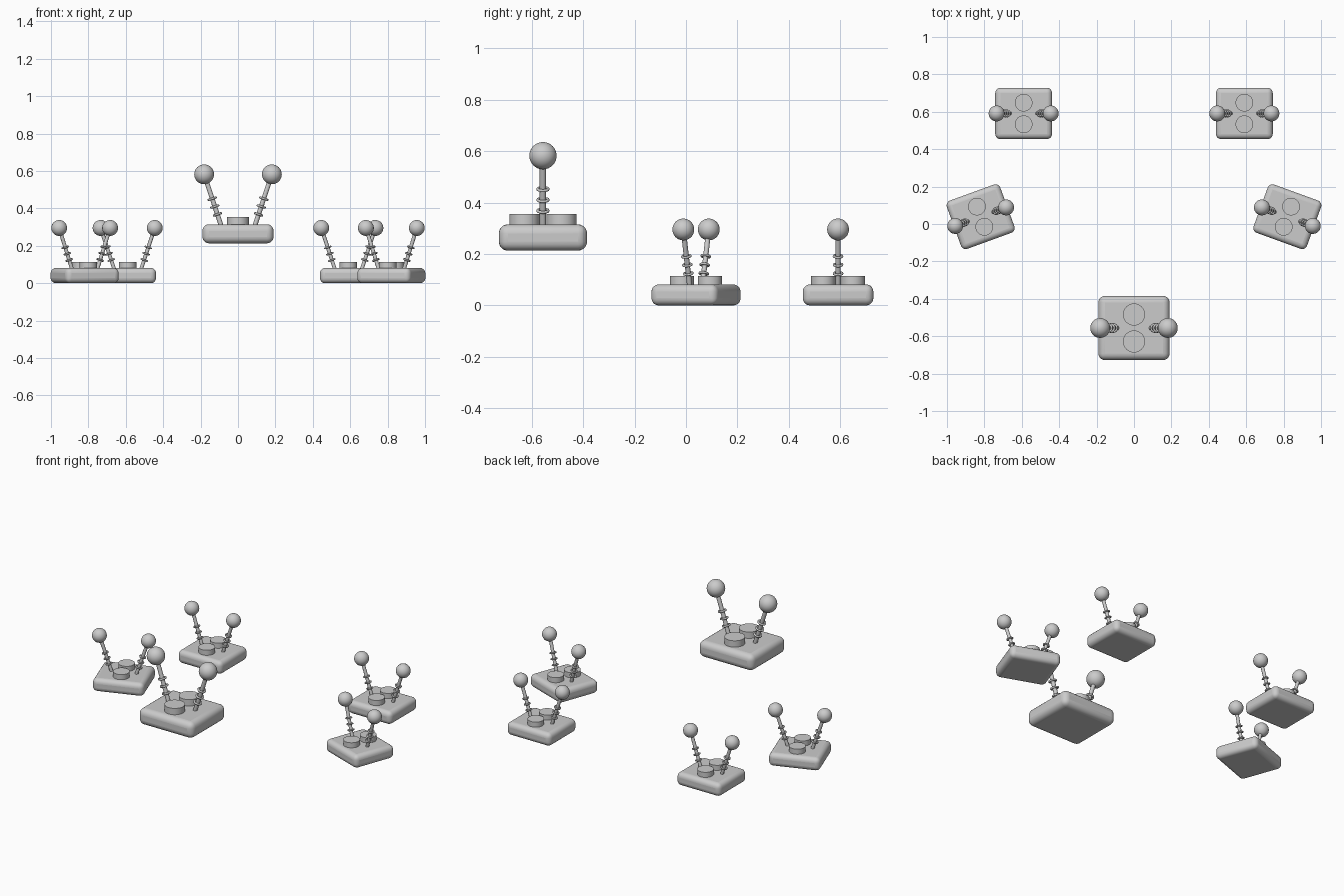
import bpy, math
from mathutils import Vector, Matrix

if "Cube" in bpy.data.objects:
    bpy.data.objects.remove(bpy.data.objects["Cube"])


def finish(ob, name, frame, angle=35):
    # name, smooth and place a part that was built in the unit's local space
    ob.name = name
    bpy.ops.object.shade_smooth_by_angle(angle=math.radians(angle))
    ob.matrix_world = frame @ ob.matrix_basis
    return ob


def build_unit(label, x, y, z, scale, turn):
    frame = (Matrix.Translation((x, y, z))
             @ Matrix.Rotation(math.radians(turn), 4, 'Z')
             @ Matrix.Scale(scale, 4))

    # rounded slab base
    bpy.ops.mesh.primitive_cube_add(size=1, location=(0, 0, 0.051))
    ob = bpy.context.object
    ob.scale = (0.38, 0.343, 0.102)
    bpy.ops.object.transform_apply(location=False, rotation=False, scale=True)
    bevel = ob.modifiers.new("rounding", 'BEVEL')
    bevel.width = 0.035
    bevel.segments = 5
    finish(ob, label + "_base", frame)

    # two raised discs
    for side, s in (("front", -1), ("back", 1)):
        bpy.ops.mesh.primitive_cylinder_add(
            vertices=32, radius=0.059, depth=0.06, location=(0, s * 0.072, 0.112))
        finish(bpy.context.object, f"{label}_disc_{side}", frame)

    # splayed stalks with spring rings and ball tips
    for side, s in (("left", -1), ("right", 1)):
        low = Vector((s * 0.087, 0, 0.085))
        tip = Vector((s * 0.181, 0, 0.369))
        axis = tip - low
        rot = axis.to_track_quat('Z', 'Y').to_euler()
        bpy.ops.mesh.primitive_cylinder_add(
            vertices=16, radius=0.0125, depth=axis.length,
            location=(low + tip) / 2, rotation=rot)
        finish(bpy.context.object, f"{label}_stalk_{side}", frame)
        for i, h in enumerate((0.155, 0.197, 0.239)):
            p = low + axis * ((h - low.z) / axis.z)
            bpy.ops.mesh.primitive_torus_add(
                major_segments=24, minor_segments=8, major_radius=0.02,
                minor_radius=0.006, location=p, rotation=rot)
            finish(bpy.context.object, f"{label}_ring_{side}_{i + 1}", frame, 60)
        bpy.ops.mesh.primitive_uv_sphere_add(
            segments=32, ring_count=16, radius=0.053, location=tip)
        finish(bpy.context.object, f"{label}_ball_{side}", frame)


# one large raised unit at the front, four smaller ones around it
build_unit("main", 0, -0.556, 0.213, 1.0, 0)
for side, s in (("left", -1), ("right", 1)):
    build_unit("side_" + side, s * 0.82, 0.039, 0, 0.8, -s * 20)
    build_unit("back_" + side, s * 0.59, 0.591, 0, 0.8, 0)
